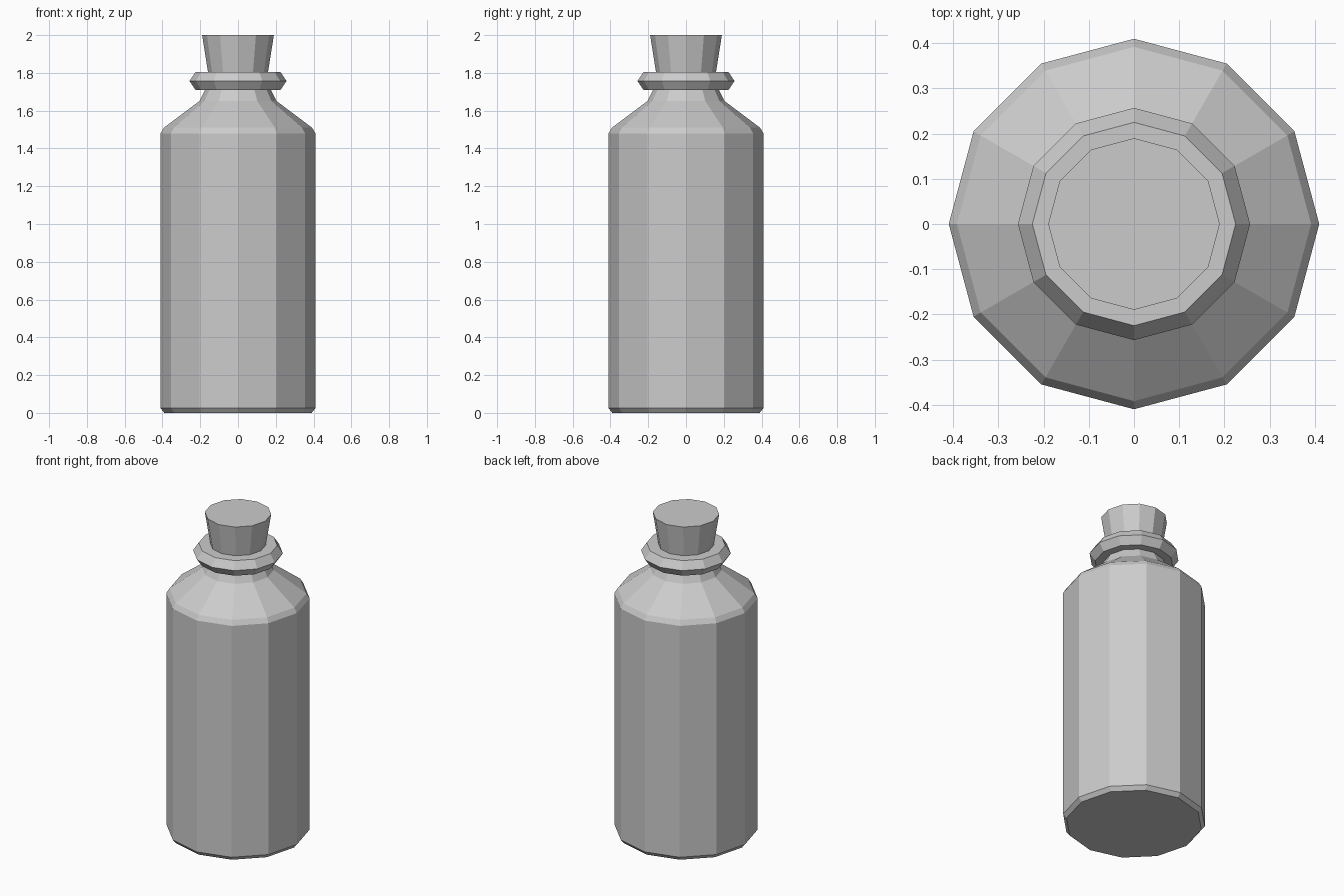
import bpy, bmesh
from math import cos, sin, pi

if "Cube" in bpy.data.objects:
    bpy.data.objects.remove(bpy.data.objects["Cube"])

SIDES = 12


def lathe(name, profile):
    """Closed, flat-faced solid of revolution from (radius, height) points."""
    bm = bmesh.new()
    rings = [[bm.verts.new((r * cos(2 * pi * i / SIDES), r * sin(2 * pi * i / SIDES), z))
              for i in range(SIDES)] for r, z in profile]
    for low, high in zip(rings, rings[1:]):
        for i in range(SIDES):
            j = (i + 1) % SIDES
            bm.faces.new((low[i], low[j], high[j], high[i]))
    bm.faces.new(rings[0][::-1])
    bm.faces.new(rings[-1])
    mesh = bpy.data.meshes.new(name)
    bm.to_mesh(mesh)
    bm.free()
    obj = bpy.data.objects.new(name, mesh)
    bpy.context.collection.objects.link(obj)
    return obj


# Bottle: base bevel, wall, shoulder, neck and flared lip
lathe("bottle", [(0.39, 0), (0.41, 0.025), (0.41, 1.48), (0.392, 1.51),
                 (0.205, 1.65), (0.175, 1.71), (0.225, 1.71),
                 (0.257, 1.757), (0.225, 1.805)])

# Tapered stopper, seated slightly in the lip
lathe("stopper", [(0.155, 1.78), (0.19, 2.0)])
